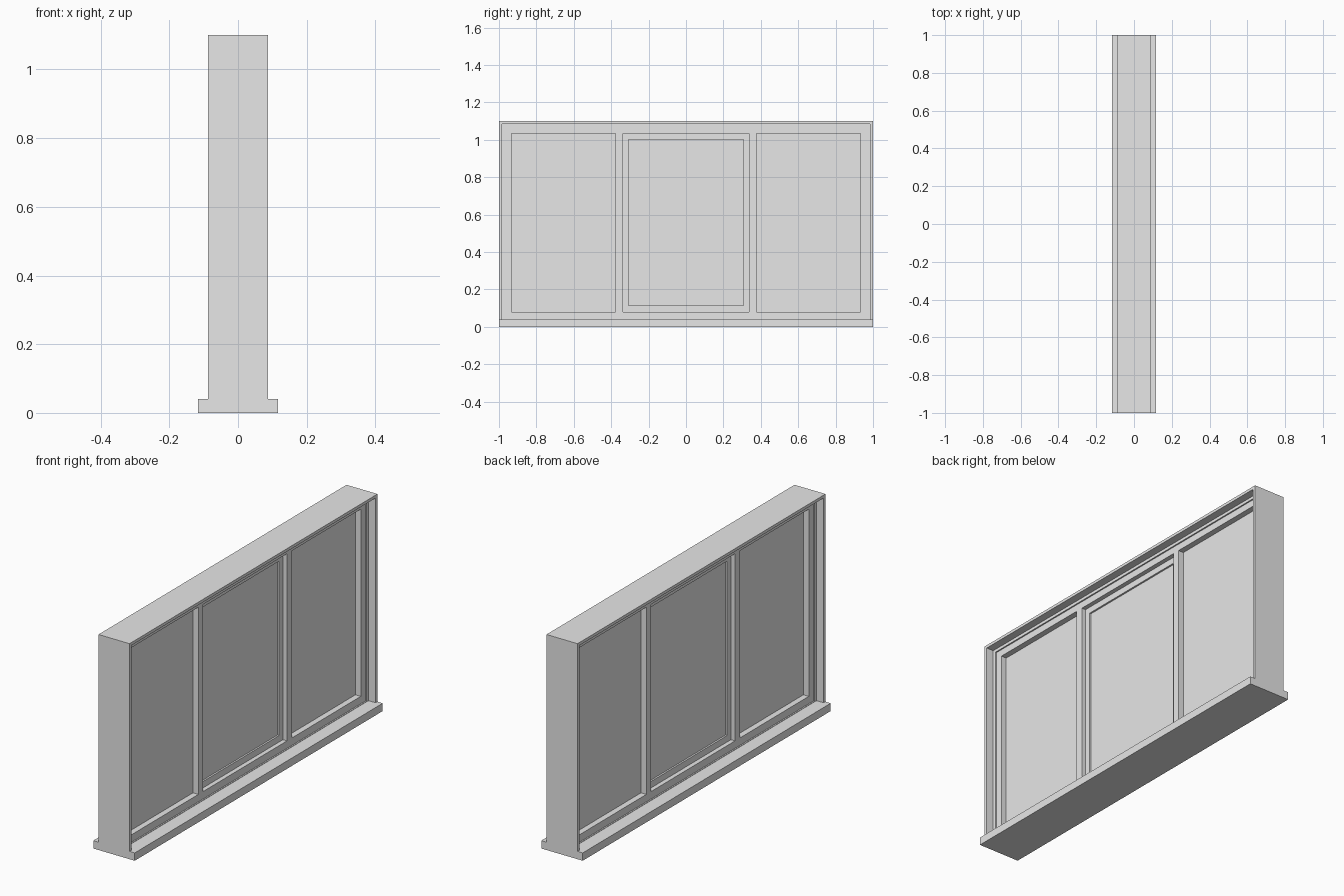
import bpy, bmesh

cube = bpy.data.objects.get("Cube")
if cube:
    bpy.data.objects.remove(cube, do_unlink=True)

grey = bpy.data.materials.new("plain_grey")
grey.use_nodes = True
colour = (0.8, 0.8, 0.8, 1.0)
grey.diffuse_color = colour
grey.node_tree.nodes["Principled BSDF"].inputs["Base Color"].default_value = colour


def finish(name, bm):
    bmesh.ops.recalc_face_normals(bm, faces=bm.faces)
    mesh = bpy.data.meshes.new(name)
    bm.to_mesh(mesh)
    bm.free()
    mesh.materials.append(grey)
    obj = bpy.data.objects.new(name, mesh)
    bpy.context.collection.objects.link(obj)
    return obj


def box(name, depth, y0, y1, z0, z1):
    """Solid block centred on x = 0."""
    bm = bmesh.new()
    bmesh.ops.create_cube(bm, size=1)
    for v in bm.verts:
        v.co = (v.co.x * depth,
                y0 if v.co.y < 0 else y1,
                z0 if v.co.z < 0 else z1)
    return finish(name, bm)


def ring(name, depth, outer, inner):
    """Mitred rectangular frame; outer and inner are (half width, bottom, top)."""
    bm = bmesh.new()

    def loop(rect, x):
        w, low, high = rect
        return [bm.verts.new((x, y, z)) for y, z in
                ((-w, low), (w, low), (w, high), (-w, high))]

    h = depth / 2
    loops = [loop(outer, -h), loop(outer, h), loop(inner, h), loop(inner, -h)]
    for a, b in zip(loops, loops[1:] + loops[:1]):
        for i in range(4):
            j = (i + 1) % 4
            bm.faces.new((a[i], a[j], b[j], b[i]))
    return finish(name, bm)


SILL_TOP = 0.04
RAIL_TOP = 0.08
HEAD = 1.035

# Projecting sill
box("sill", 0.234, -1, 1, 0, SILL_TOP)

# Deep outer casing: two sides and a top, open above the sill
box("casing_top", 0.175, -1, 1, 1.085, 1.1)
for side, name in ((-1, "casing_right"), (1, "casing_left")):
    edges = sorted((side * 0.985, side))
    box(name, 0.175, *edges, SILL_TOP, 1.085)

# Stepped fixed frame set back inside the casing
ring("frame_liner", 0.094, (0.985, SILL_TOP, 1.085), (0.97, SILL_TOP + 0.002, 1.07))
ring("window_frame", 0.08, (0.97, SILL_TOP, 1.07), (0.933, RAIL_TOP, HEAD))

# Mullions dividing the three lights
for side, name in ((-1, "mullion_right"), (1, "mullion_left")):
    edges = sorted((side * 0.338, side * 0.377))
    box(name, 0.08, *edges, RAIL_TOP, HEAD)

# Side panes
box("pane_right", 0.02, -0.933, -0.377, RAIL_TOP, HEAD)
box("pane_left", 0.02, 0.377, 0.933, RAIL_TOP, HEAD)

# Centre sash with its recessed pane
ring("centre_sash", 0.034, (0.338, RAIL_TOP, HEAD), (0.308, 0.113, 1.003))
box("centre_pane", 0.016, -0.308, 0.308, 0.113, 1.003)
